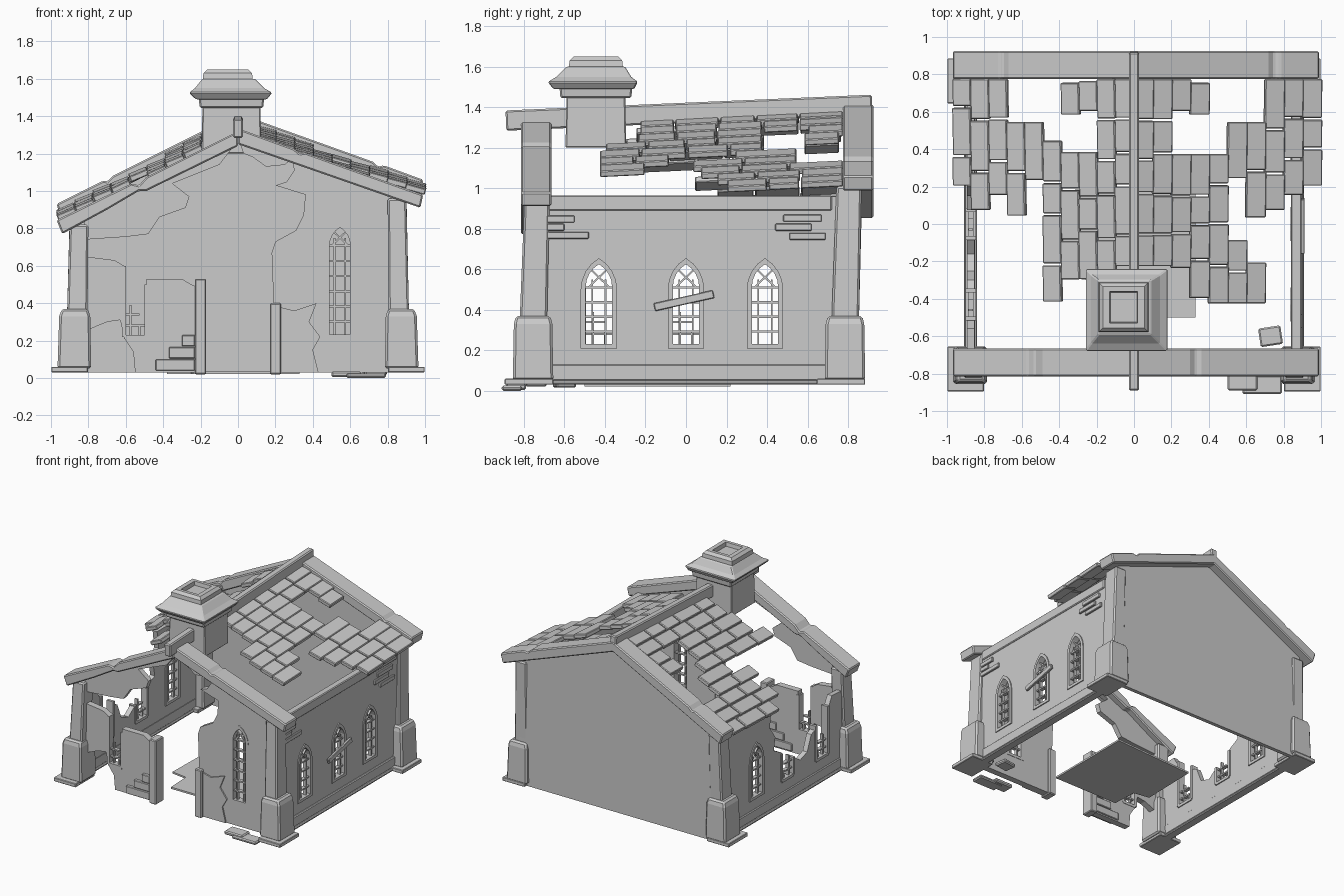
import bpy, bmesh, math, random
from mathutils import Matrix, Vector, Euler

if "Cube" in bpy.data.objects:
    bpy.data.objects.remove(bpy.data.objects["Cube"])

random.seed(4)
coll = bpy.context.collection


def finish(name, bm, bevel=0):
    bmesh.ops.recalc_face_normals(bm, faces=bm.faces)
    for f in bm.faces:
        f.smooth = False
    me = bpy.data.meshes.new(name)
    bm.to_mesh(me)
    bm.free()
    ob = bpy.data.objects.new(name, me)
    coll.objects.link(ob)
    if bevel:
        m = ob.modifiers.new("bevel", 'BEVEL')
        m.width, m.segments = bevel, 1
    return ob


def plane(kind, pos):
    # local (u, v) drawn on a wall: front walls u=x, side walls u=y, v=z
    if kind == 'front':
        return Matrix.Translation((0, pos, 0)) @ Euler((math.pi / 2, 0, 0)).to_matrix().to_4x4()
    return Matrix.Translation((pos, 0, 0)) @ Euler((math.pi / 2, 0, math.pi / 2)).to_matrix().to_4x4()


def plate(name, M, loops, thick, bevel=0):
    # filled outline with holes, extruded evenly about the plane
    cu = bpy.data.curves.new(name, 'CURVE')
    cu.dimensions, cu.fill_mode, cu.extrude = '2D', 'BOTH', thick / 2
    for loop in loops:
        s = cu.splines.new('POLY')
        s.points.add(len(loop) - 1)
        for p, (u, v) in zip(s.points, loop):
            p.co = (u, v, 0, 1)
        s.use_cyclic_u = True
    tmp = bpy.data.objects.new(name, cu)
    coll.objects.link(tmp)
    me = bpy.data.meshes.new_from_object(tmp.evaluated_get(bpy.context.evaluated_depsgraph_get()))
    bpy.data.objects.remove(tmp)
    bm = bmesh.new()
    bm.from_mesh(me)
    bmesh.ops.remove_doubles(bm, verts=bm.verts, dist=0.0005)
    if len(loops) == 1:
        bmesh.ops.dissolve_limit(bm, angle_limit=0.01, verts=bm.verts, edges=bm.edges)
    bm.transform(M)
    return finish(name, bm, bevel)


def block(c, s, rot=(0, 0, 0)):
    return Matrix.LocRotScale(Vector(c), Euler(rot), Vector(s))


def span(x0, x1, y0, y1, z0, z1, rot=(0, 0, 0)):
    return block(((x0 + x1) / 2, (y0 + y1) / 2, (z0 + z1) / 2), (x1 - x0, y1 - y0, z1 - z0), rot)


def strip(M, a, b, w, depth):
    d = Vector(b) - Vector(a)
    c = (Vector(a) + Vector(b)) / 2
    return M @ block((c.x, c.y, 0), (d.length, w, depth), (0, 0, math.atan2(d.y, d.x)))


def boxes(name, mats, bevel=0):
    bm = bmesh.new()
    for m in mats:
        bmesh.ops.create_cube(bm, size=1, matrix=m)
    return finish(name, bm, bevel)


def loft(name, rings, bevel=0):
    # stacked rectangles (cx, cy, z, half x, half y)
    bm = bmesh.new()
    rows = [[bm.verts.new((cx + a * hx, cy + b * hy, z)) for a, b in ((-1, -1), (1, -1), (1, 1), (-1, 1))]
            for cx, cy, z, hx, hy in rings]
    for r, s in zip(rows, rows[1:]):
        for i in range(4):
            bm.faces.new((r[i], r[(i + 1) % 4], s[(i + 1) % 4], s[i]))
    bm.faces.new(rows[0])
    bm.faces.new(rows[-1])
    return finish(name, bm, bevel)


def arch(c, z0, z1, w):
    spring, h = z1 - 0.866 * w, w / 2
    arc = [(w * math.cos(math.radians(a)) - h, spring + w * math.sin(math.radians(a))) for a in (0, 15, 30, 45, 60)]
    return [(c - h, z0), (c + h, z0)] + [(c + u, v) for u, v in arc] + [(c - u, v) for u, v in arc[-2::-1]]


def window(name, M, c, z0, z1, w):
    plate(name + "_frame", M, [arch(c, z0 - .01, z1 + .015, w + .03), arch(c, z0 + .012, z1 - .015, w - .02)], .056)
    s, h = z1 - .866 * w, w / 2
    bars = [strip(M, (c + k * w * .22, z0), (c + k * w * .22, s + .04), .009, .025) for k in (-1, 1)]
    n = round((s - z0) / .075)
    bars += [strip(M, (c - h, z0 + (s - z0) * i / n), (c + h, z0 + (s - z0) * i / n), .011, .03) for i in range(1, n + 1)]
    bars += [strip(M, (c - k * h * .7, s), (c + k * h * .45, s + w * .55), .009, .025) for k in (-1, 1)]
    boxes(name + "_bars", bars)


def broken_window(name, M, c, z0, left, right, w):
    h = w / 2
    b = [strip(M, (c - h, z0), (c - h, left), .022, .056), strip(M, (c + h, z0), (c + h, right), .022, .056),
         strip(M, (c - h, z0), (c + h, z0), .022, .056)]
    b += [strip(M, (c + k * w * .2, z0), (c + k * w * .2, z0 + .12 - k * .05), .01, .025) for k in (-1, 1)]
    b += [strip(M, (c - h, z), (c + e * h, z), .011, .03) for z, e in ((z0 + .06, 1), (z0 + .12, .4))]
    boxes(name, b)


# side walls
R, L, F = plane('side', .866), plane('side', -.872), plane('front', -.735)
wins = (-.43, 0, .39)
plate("right_wall", R, [[(-.72, .03), (.8, .03), (.8, .96), (-.72, .96)]] + [arch(c, .22, .64, .15) for c in wins], .04)
for i, c in enumerate(wins):
    window("right_window_%d" % i, R, c, .22, .64, .15)
plate("left_wall", L, [[(-.72, .03), (.8, .03), (.8, .84), (.2, .84), (.22, .7), (.15, .6), (.17, .5), (.075, .45), (.075, .22),
      (-.075, .22), (-.075, .36), (-.16, .3), (-.25, .33), (-.3, .45), (-.355, .47), (-.355, .22), (-.505, .22),
      (-.505, .56), (-.56, .66), (-.72, .65)], arch(.39, .22, .64, .15)], .04)
window("left_window", L, .39, .22, .64, .15)
broken_window("left_broken_window_a", L, 0, .22, .36, .44, .15)
broken_window("left_broken_window_b", L, -.43, .22, .6, .5, .15)
boxes("wall_plinths", [span(s * .875 - .025, s * .875 + .025, -.7, .72, .05, .13) for s in (-1, 1)]
      + [span(s * .875 - .035, s * .875 + .035, -.7, .72, .03, .05) for s in (-1, 1)], .006)
boxes("wall_plate", [span(.84, .895, -.68, .72, .89, .965)], .006)
boxes("exposed_bricks", [span(.875, .9, a, b, z, z + .035) for a, b, z in (
    (-.69, -.55, .83), (-.69, -.6, .79), (-.69, -.48, .75), (.48, .67, .835), (.44, .62, .79), (.51, .69, .745))], .004)
boxes("window_plank", [block((.902, -.01, .445), (.02, .3, .04), (.22, 0, 0))], .004)

# back wall
plate("back_wall", plane('front', .84), [[(-.87, .03), (.87, .03), (.87, 1.05), (0, 1.38), (-.87, .93)]], .03)

# ruined front wall
plate("front_wall_right", F, [[(.2, .03), (.82, .03), (.82, .99), (.29, 1.17), (.3, 1.11), (.26, 1.05), (.2, 1.03), (.36, .98),
      (.35, .87), (.31, .79), (.2, .73), (.18, .67), (.19, .4)], arch(.545, .22, .82, .13)], .05)
window("front_window", F, .545, .22, .82, .13)
plate("front_wall_left", F, [[(-.55, .03), (-.2, .03), (-.2, .48), (-.25, .5), (-.3, .53), (-.49, .53), (-.49, .22), (-.61, .22),
      (-.61, .6), (-.66, .63), (-.82, .65), (-.82, .25), (-.7, .3), (-.63, .31), (-.6, .2), (-.56, .14)]], .05)
broken_window("front_broken_window", F, -.55, .22, .6, .5, .12)
plate("gable_plaster_left", F, [[(-.82, .74), (-.6, .755), (-.48, .77), (-.42, .86), (-.28, .91), (-.26, .97), (-.35, 1.04),
      (-.1, 1.14), (0, 1.27), (-.82, .87)]], .04)
plate("gable_plaster_right", F, [[(0, 1.28), (.03, 1.2), (.08, 1.18), (.15, 1.13), (.25, 1.14), (.3, 1.18)]], .04)
plate("front_plaster_layer", plane('front', -.765), [[(.22, .03), (.43, .03), (.4, .15), (.44, .22), (.38, .3),
      (.42, .4), (.3, .36), (.22, .38)]], .012)
boxes("door_posts", [span(-.23, -.17, -.79, -.69, .02, .53), span(.17, .23, -.79, -.69, .02, .4)], .006)
boxes("stepped_bricks", [span(a, -.23, -.785, -.7, z, z + .06) for a, z in ((-.44, .04), (-.37, .105), (-.3, .17))], .004)

# corner columns with wide footings
for sx in (-1, 1):
    for sy in (-1, 1):
        n = ("left" if sx < 0 else "right") + ("_front" if sy < 0 else "_back")
        top = (.82 if sx < 0 else .96) + (.05 if sy > 0 else 0)
        cy = -.755 if sy < 0 else .785
        loft(n + "_column", [(sx * .86, cy, .3, .055, .068), (sx * .85, cy + .02, top, .05, .062)], .01)
        loft(n + "_footing", [(sx * .875, cy, .05, .09, .1), (sx * .873, cy, .33, .083, .095), (sx * .872, cy, .37, .07, .085)], .012)
        boxes(n + "_base_plate", [block((sx * .9, cy - .02, .045), (.195, .24, .03))], .004)

# gable beams, with chipped edges
plate("front_gable_beam_left", plane('front', -.74), [[(-.97, .845), (-.57, 1.04), (-.53, 1.03), (-.49, 1.075), (0, 1.32),
      (0, 1.24), (-.49, 1.0), (-.53, 1.0), (-.7, .9), (-.94, .77)]], .15, .008)
plate("front_gable_beam_right", plane('front', -.74), [[(0, 1.335), (.3, 1.226), (.33, 1.2), (.36, 1.205), (.99, .98), (.975, .91),
      (0, 1.25)]], .15, .008)
plate("back_gable_beam", plane('front', .85), [[(-.97, .93), (-.72, 1.055), (-.7, 1.05), (-.67, 1.08), (0, 1.415), (.72, 1.157),
      (.75, 1.13), (.78, 1.137), (.99, 1.06), (.97, .985), (0, 1.335), (-.945, .85)]], .15, .008)
boxes("ridge_beam", [block((0, .015, 1.373), (.055, 1.81, .1), (.043, 0, 0))], .008)

# roof tiles: rows from ridge to eave, each with its surviving stretches
right_rows = [[(.78, -.23)], [(.78, -.23)], [(.78, .6), (.38, -.24)], [(.76, .58), (.38, -.4)], [(.38, -.43)],
              [(.55, .24), (-.08, -.43)], [(.55, .03), (-.2, -.43)], [(.78, .07)], [(.78, .15)], [(.78, .2)]]
left_rows = [[(.78, -.23)], [(.78, -.25)], [(.77, .6), (.39, -.3)], [(.76, .58), (.39, -.3)], [(.45, -.42)],
             [(.55, .23)], [(.55, .04)], [(.78, .15)], [(.78, .07)], [(.78, .2)]]
for name, rows, sx, slope, peak, pitch in (("right_roof_tiles", right_rows, 1, .355, 1.395, .1),
                                           ("left_roof_tiles", left_rows, -1, .53, 1.41, .0965)):
    tiles = []
    for i, row in enumerate(rows):
        for y1, y0 in row:
            n = max(1, round((y1 - y0) / .22))
            cuts = [y1 + (y0 - y1) * k / n for k in range(n + 1)]
            for k in range(1, n):
                cuts[k] += random.uniform(-.04, .04)
            for a, b in zip(cuts, cuts[1:]):
                x, y = (i + .5) * pitch, (a + b) / 2
                z = peak - slope * x + .05 * (y - .78) - .02
                ang = math.atan(slope) - .08 + random.uniform(-.03, .03)
                tiles.append(block((sx * x, y, z), (pitch * 1.1, a - b - .01, .032), (.05, sx * ang, 0)))
    boxes(name, tiles, .005)

# chimney
cx, cy = -.035, -.445
loft("chimney_body", [(cx, cy, 1.2, .16, .15), (cx, cy, 1.46, .155, .145)], .006)
loft("chimney_band", [(cx, cy, 1.445, .17, .175), (cx, cy, 1.5, .175, .18)], .008)
loft("chimney_hood", [(cx, cy - .01, 1.49, .19, .2), (cx - .005, cy - .015, 1.525, .222, .222),
                      (cx - .01, cy - .01, 1.55, .185, .185), (cx - .015, cy, 1.6, .14, .145)], .006)
loft("chimney_pot", [(-.055, cy, 1.585, .135, .135), (-.055, cy, 1.63, .13, .13), (-.055, cy, 1.65, .11, .11),
                     (-.055, cy, 1.65, .075, .085), (-.055, cy, 1.62, .07, .08)])

# floor slab and loose stones
plate("floor_slab", Matrix.Translation((0, 0, .028)), [[(.33, .22), (.33, -.5), (-.24, -.5), (-.25, -.3), (-.38, -.28), (-.37, .18)]], .014)
boxes("loose_stones", [span(.58, .79, -.91, -.81, 0, .025), span(.5, .66, -.89, -.79, .005, .035),
                       block((.73, -.6, .03), (.12, .1, .03), (0, 0, .15))], .008)
